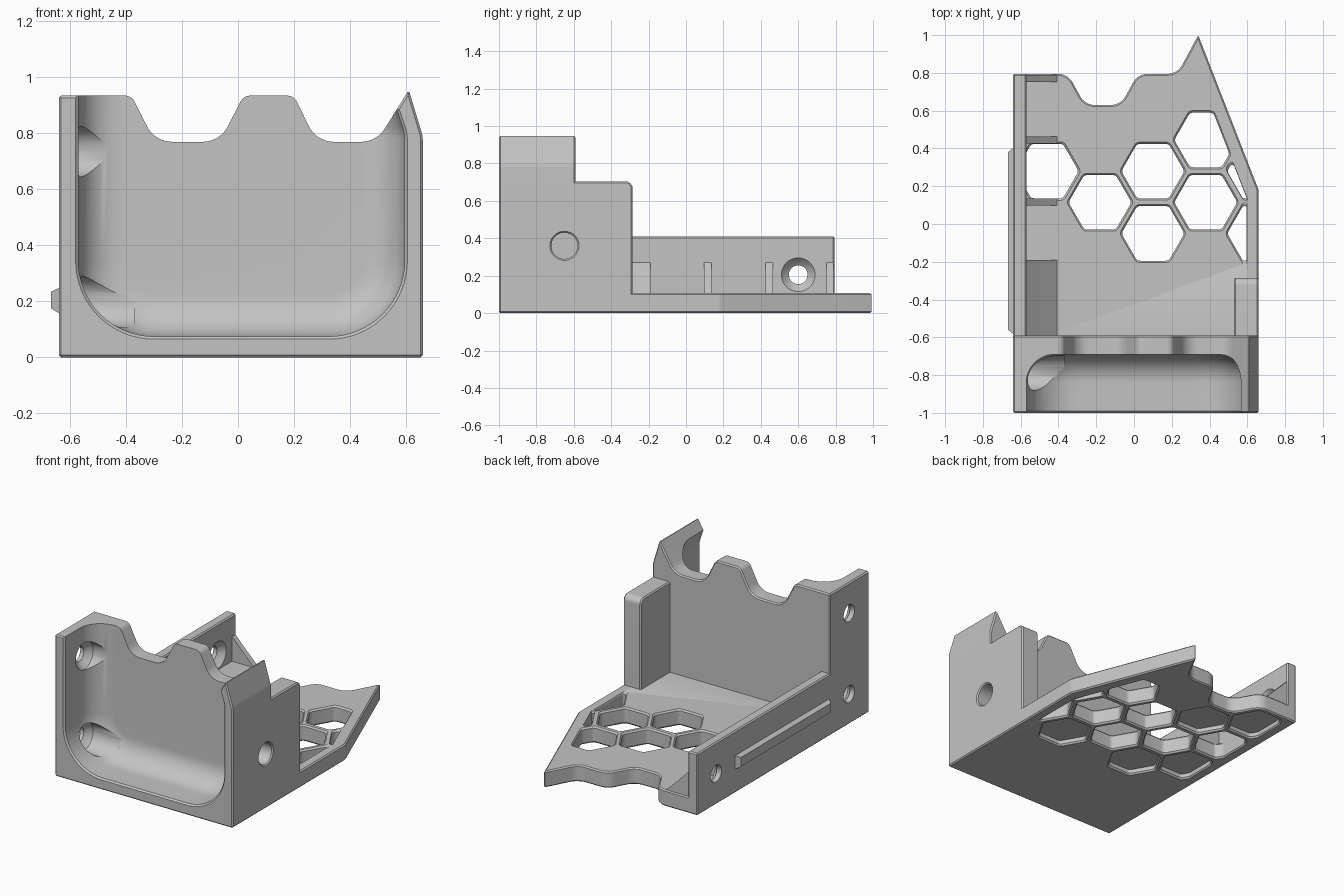
import bpy, bmesh, math
from mathutils import Vector

cube = bpy.data.objects.get("Cube")
if cube:
    bpy.data.objects.remove(cube, do_unlink=True)

grey = bpy.data.materials.new("plain_grey")
grey.use_nodes = True
grey.diffuse_color = (0.55, 0.55, 0.55, 1)
grey.node_tree.nodes["Principled BSDF"].inputs["Base Color"].default_value = (0.55, 0.55, 0.55, 1)


def rounded(points, radius, segs=10):
    """Round the corners of a 2D outline; a point may carry its own radius."""
    out, n = [], len(points)
    for i, point in enumerate(points):
        p = Vector(point[:2])
        a, b = (Vector(points[j % n][:2]) - p for j in (i - 1, i + 1))
        r = point[2] if len(point) > 2 else radius
        if r <= 0:
            out.append(p)
            continue
        half = a.angle(b) / 2
        reach = min(r / math.tan(half), 0.45 * min(a.length, b.length))
        r = reach * math.tan(half)
        a.normalize()
        b.normalize()
        c = p + (a + b).normalized() * r / math.sin(half)
        start, end = p + a * reach - c, p + b * reach - c
        sweep = math.pi - 2 * half
        for k in range(segs + 1):
            t = k / segs * sweep
            out.append(c + (start * math.sin(sweep - t) + end * math.sin(t)) / math.sin(sweep))
    return out


def loft(name, rings):
    """Skin a capped solid through rings of equal size."""
    bm = bmesh.new()
    loops = [[bm.verts.new(v) for v in ring] for ring in rings]
    for lo, hi in zip(loops, loops[1:]):
        for i in range(len(lo)):
            bm.faces.new((lo[i - 1], lo[i], hi[i], hi[i - 1]))
    bm.faces.new(loops[0])
    bm.faces.new(loops[-1])
    bmesh.ops.recalc_face_normals(bm, faces=bm.faces)
    mesh = bpy.data.meshes.new(name)
    bm.to_mesh(mesh)
    bm.free()
    mesh.materials.append(grey)
    obj = bpy.data.objects.new(name, mesh)
    bpy.context.collection.objects.link(obj)
    return obj


def along(axis, t, outline):
    """Place a 2D outline across the given axis at position t."""
    place = {"x": lambda p: (t, p[0], p[1]),
             "y": lambda p: (p[0], t, p[1]),
             "z": lambda p: (p[0], p[1], t)}[axis]
    return [place(p) for p in outline]


def prism(name, axis, lo, hi, outline, chamfer=0.008):
    obj = loft(name, [along(axis, t, outline) for t in (lo, hi)])
    if chamfer:
        mod = obj.modifiers.new("chamfer", "BEVEL")
        mod.width = chamfer
        mod.segments = 1
        mod.angle_limit = math.radians(50)
        mod.use_clamp_overlap = False
    return obj


def rect(u0, u1, v0, v1):
    return [(u0, v0), (u1, v0), (u1, v1), (u0, v1)]


cutters = []


def cut(obj, *tools):
    for tool in tools:
        mod = obj.modifiers.new("cut", "BOOLEAN")
        mod.operation = "DIFFERENCE"
        mod.solver = "EXACT"
        mod.object = tool
        tool.hide_render = True
        if tool not in cutters:
            cutters.append(tool)


def circle(y, z, r):
    return [(y + r * math.cos(k * math.tau / 40), z + r * math.sin(k * math.tau / 40))
            for k in range(40)]


def screw_hole(y, z):
    """Through hole with countersink and head clearance on the inside."""
    steps = [(-0.66, 0.07), (-0.63, 0.05), (-0.61, 0.05), (-0.6, 0.065),
             (-0.57, 0.09), (-0.37, 0.095)]
    return loft("screw_hole", [along("x", x, circle(y, z, r)) for x, r in steps])


# Front box with a wavy top edge
wave = [(-0.64, 0, 0), (0.66, 0, 0), (0.66, 0.79, 0.12), (0.61, 0.955, 0),
        (0.495, 0.77), (0.28, 0.77), (0.2, 0.935, 0.04), (0.02, 0.935, 0.04),
        (-0.065, 0.77), (-0.297, 0.77), (-0.38, 0.935, 0.04), (-0.64, 0.935, 0)]
front_box = prism("front_box", "y", -1, -0.59, rounded(wave, 0.1))


def pocket_outline(d):
    r = 0.27 - d
    return rounded([(-0.57 + d, 0.075 + d, r), (0.595 - d, 0.075 + d, r),
                    (0.595 - d, 0.8, 0.15), (0.46 - d, 1.2, 0), (-0.57 + d, 1.2, 0)], 0, 16)


# Pocket with a filleted back edge
fillet = 0.15
rings = [along("y", -1.01, pocket_outline(-0.02)), along("y", -0.99, pocket_outline(0))]
for k in range(13):
    a = k / 12 * math.pi / 2
    rings.append(along("y", -0.69 - fillet * (1 - math.sin(a)),
                       pocket_outline(fillet * (1 - math.cos(a)))))
cut(front_box, loft("pocket", rings), screw_hole(-0.79, 0.2), screw_hole(-0.79, 0.735))

# Base plate with a pointed, scalloped back edge
plate = [(-0.6, -0.65, 0), (0.66, -0.65, 0), (0.66, 0.18, 0.06), (0.34, 1.0, 0),
         (0.23, 0.795), (0.02, 0.795), (-0.07, 0.63), (-0.26, 0.63),
         (-0.35, 0.795), (-0.6, 0.795, 0)]
base_plate = prism("base_plate", "z", 0, 0.108, rounded(plate, 0.09))


def clip(poly, nx, ny, limit):
    """Keep the part of a polygon on the near side of a line."""
    out = []
    for p, q in zip(poly, poly[1:] + poly[:1]):
        dp, dq = (v.x * nx + v.y * ny - limit for v in (p, q))
        if dp <= 0:
            out.append(p)
        if dp * dq < 0:
            out.append(p.lerp(q, dp / (dp - dq)))
    return out


def hexagon(x, y, top):
    poly = [Vector((x + 0.167 * math.cos(k * math.pi / 3), y + 0.167 * math.sin(k * math.pi / 3)))
            for k in range(6)]
    for line in ((0.932, 0.364, 0.606), (1, 0, 0.595), (-1, 0, 0.57)):
        poly = clip(poly, *line)
    mid = sum(poly, Vector((0, 0))) / len(poly)
    grow = 0.01 / min((p - mid).length for p in poly)
    outline = rounded(poly, 0.03, 5)
    steps = [(-0.01, 2 * grow), (0.01, 0), (top, 0)]
    if top > 0.05:
        steps += [(0.098, 0), (0.118, 2 * grow)]
    return loft("hexagon", [along("z", z, [mid + (p - mid) * (1 + g) for p in outline])
                            for z, g in steps])


# Honeycomb openings, and shallow cells on the underside
pitch, row = 0.28, 0.165
for col, line in ((0, 1), (0, -1), (-1, 0), (1, 0), (1, 2), (-2, 1), (2, 1), (2, -1)):
    cut(base_plate, hexagon(0.1 + col * pitch, 0.115 + line * row, 0.09))
for col, line in ((1, -2), (-1, 2), (-1, -2), (-2, -1), (-2, 3)):
    cut(base_plate, hexagon(0.1 + col * pitch, 0.115 + line * row, 0.035))

# Low side wall with a screw hole
side_wall = prism("side_wall", "x", -0.64, -0.57, rect(-0.66, 0.795, 0, 0.41))
cut(side_wall, screw_hole(0.6, 0.205))

# Concave fillet and ribs between the wall and the plate
reach = 0.165
curve = [(-0.575, 0.1), (-0.57 + reach, 0.1)]
for k in range(11):
    a = k / 10 * math.pi / 2
    curve.append((-0.57 + reach * (1 - math.sin(a)), 0.106 + reach * (1 - math.cos(a))))
curve[2:] = reversed(curve[2:])
curve.append((-0.575, 0.106 + reach))
for name, lo, hi in (("wall_fillet", -0.6, -0.19), ("rib_front", 0.097, 0.136),
                     ("rib_middle", 0.426, 0.464), ("rib_back", 0.752, 0.788)):
    prism(name, "y", lo, hi, curve, 0)

# Stepped block behind the box
block = [(-0.65, 0, 0), (-0.285, 0, 0), (-0.285, 0.705, 0.04), (-0.65, 0.705, 0)]
corner_block = prism("corner_block", "x", 0.53, 0.66, rounded(block, 0))

# Blind round socket in the side
socket = loft("socket", [along("x", x, circle(-0.65, 0.36, r))
                         for x, r in ((0.56, 0.07), (0.652, 0.07), (0.67, 0.088))])
cut(front_box, socket)
cut(corner_block, socket)

# Tapered rail on the outside of the wall
loft("side_rail", [along("x", -0.635, rect(-0.585, 0.405, 0.155, 0.25)),
                   along("x", -0.668, rect(-0.56, 0.38, 0.175, 0.235))])

# Bake the cuts, drop the cutters and shade
bpy.context.view_layer.update()
graph = bpy.context.evaluated_depsgraph_get()
parts = [o for o in bpy.context.collection.objects
         if o.type == "MESH" and o not in cutters and o.data.materials[:1] == [grey]]
baked = [(o, bpy.data.meshes.new_from_object(o.evaluated_get(graph))) for o in parts]
for obj, mesh in baked:
    obj.modifiers.clear()
    obj.data = mesh
for tool in cutters:
    bpy.data.objects.remove(tool, do_unlink=True)
for obj in parts:
    bpy.ops.object.select_all(action="DESELECT")
    obj.select_set(True)
    bpy.context.view_layer.objects.active = obj
    bpy.ops.object.shade_smooth_by_angle(angle=math.radians(30))
